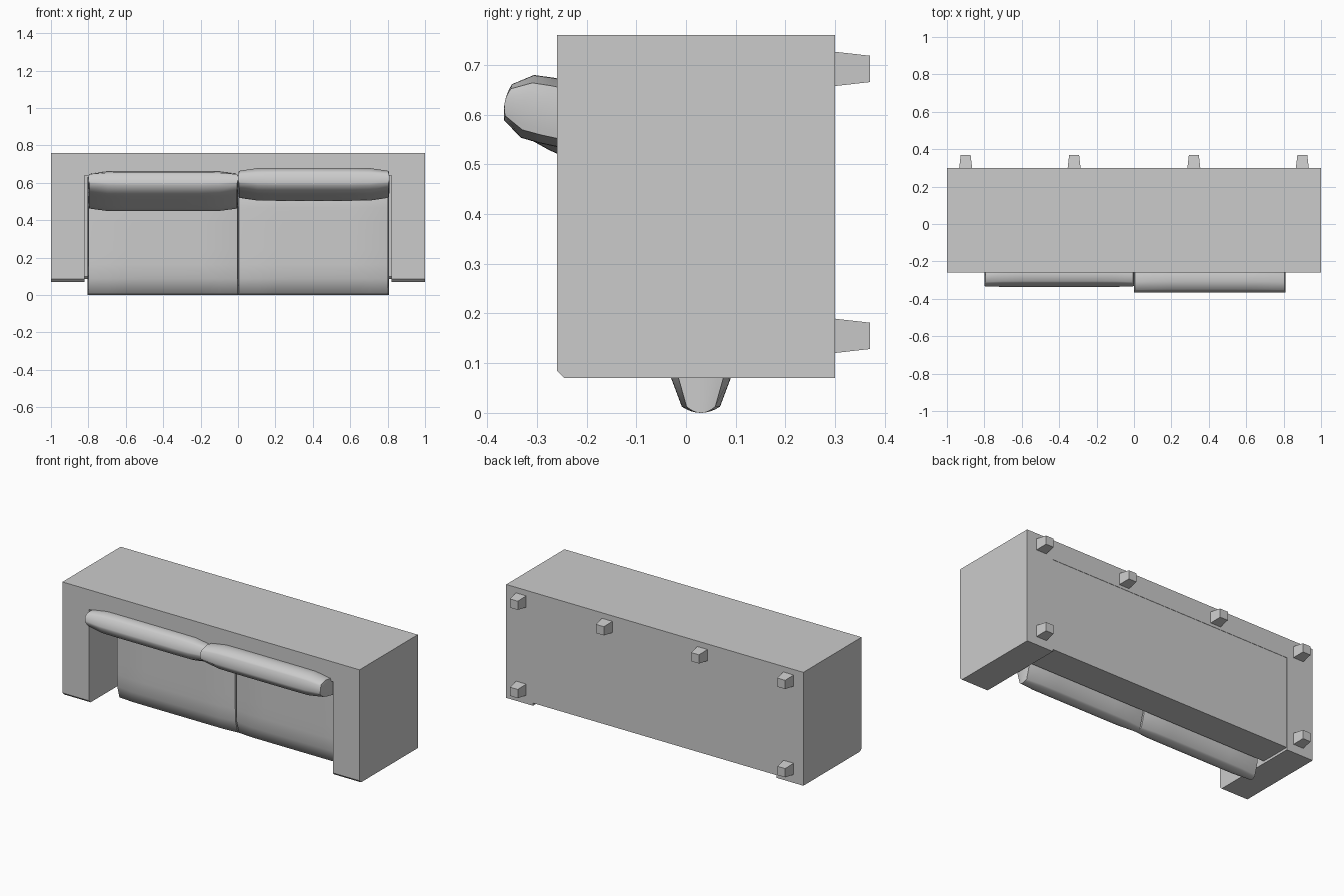
import bpy, bmesh, math
from mathutils import Matrix, Vector

if "Cube" in bpy.data.objects:
    bpy.data.objects.remove(bpy.data.objects["Cube"])


def finish(bm, name, angle=35):
    bmesh.ops.recalc_face_normals(bm, faces=bm.faces)
    me = bpy.data.meshes.new(name)
    bm.to_mesh(me)
    bm.free()
    ob = bpy.data.objects.new(name, me)
    bpy.context.collection.objects.link(ob)
    bpy.ops.object.select_all(action='DESELECT')
    ob.select_set(True)
    bpy.context.view_layer.objects.active = ob
    bpy.ops.object.shade_smooth_by_angle(angle=math.radians(angle))
    return ob


def prism(name, outline, y0, y1, bevel_z):
    """Extrude an x-z outline along y, softening the low front edges."""
    bm = bmesh.new()
    face = bm.faces.new([bm.verts.new((x, y0, z)) for x, z in outline])
    ext = bmesh.ops.extrude_face_region(bm, geom=[face], use_keep_orig=True)
    for v in ext['geom']:
        if isinstance(v, bmesh.types.BMVert):
            v.co.y = y1
    edges = [e for e in bm.edges
             if all(abs(v.co.z - bevel_z) < 1e-4 and abs(v.co.y - y0) < 1e-4
                    for v in e.verts)]
    bmesh.ops.recalc_face_normals(bm, faces=bm.faces)
    bmesh.ops.bevel(bm, geom=edges, offset=0.015, segments=1, affect='EDGES')
    return finish(bm, name)


def cushion(name, size, centre, tilt):
    """Puffed box, thin along local z, tilted about x."""
    bm = bmesh.new()
    bmesh.ops.create_cube(bm, size=2)
    bmesh.ops.subdivide_edges(bm, edges=bm.edges, cuts=7, use_grid_fill=True)
    for v in bm.verts:
        u, t, w = v.co
        thick = (1 - 0.25 * abs(u) ** 10) * (1 - 0.45 * abs(t) ** 8)
        v.co = Vector((u * (1 - 0.012 * w * w),
                       t * (1 - 0.04 * w * w), w * thick))
        v.co = Vector(c * s / 2 for c, s in zip(v.co, size))
    bm.transform(Matrix.Translation(centre)
                 @ Matrix.Rotation(math.radians(tilt), 4, 'X'))
    return finish(bm, name, 60)


# The sofa lies on its back rest side: its feet point to +y, its front to -z
prism("arms_and_back",
      [(-1, 0.07), (-0.82, 0.07), (-0.82, 0.64), (0.82, 0.64),
       (0.82, 0.07), (1, 0.07), (1, 0.76), (-1, 0.76)], -0.26, 0.30, 0.07)

# Base under the seat
prism("seat_base", [(-0.82, 0.085), (0.82, 0.085), (0.82, 0.64), (-0.82, 0.64)],
      0.09, 0.298, 0.085)

# Seat cushions
for side, x in (("left", -0.401), ("right", 0.403)):
    cushion(side + "_seat_cushion", (0.806, 0.63, 0.14), (x, 0.03, 0.315), 90)

# Loose back cushions, leaning at different angles
cushion("left_back_cushion", (0.80, 0.33, 0.13), (-0.40, -0.178, 0.555), -25)
cushion("right_back_cushion", (0.81, 0.33, 0.135), (0.405, -0.203, 0.592), -12)

# Tapered square feet
for i, (x, z) in enumerate([(-0.9, 0.692), (-0.32, 0.692), (0.32, 0.692),
                            (0.9, 0.692), (-0.9, 0.155), (0.9, 0.155)]):
    bm = bmesh.new()
    bmesh.ops.create_cube(bm, size=1)
    for v in bm.verts:
        tip = v.co.y > 0
        w = 0.053 if tip else 0.07
        v.co = (x + v.co.x * w, 0.37 if tip else 0.295, z + v.co.z * w)
    finish(bm, "foot_%d" % (i + 1))
